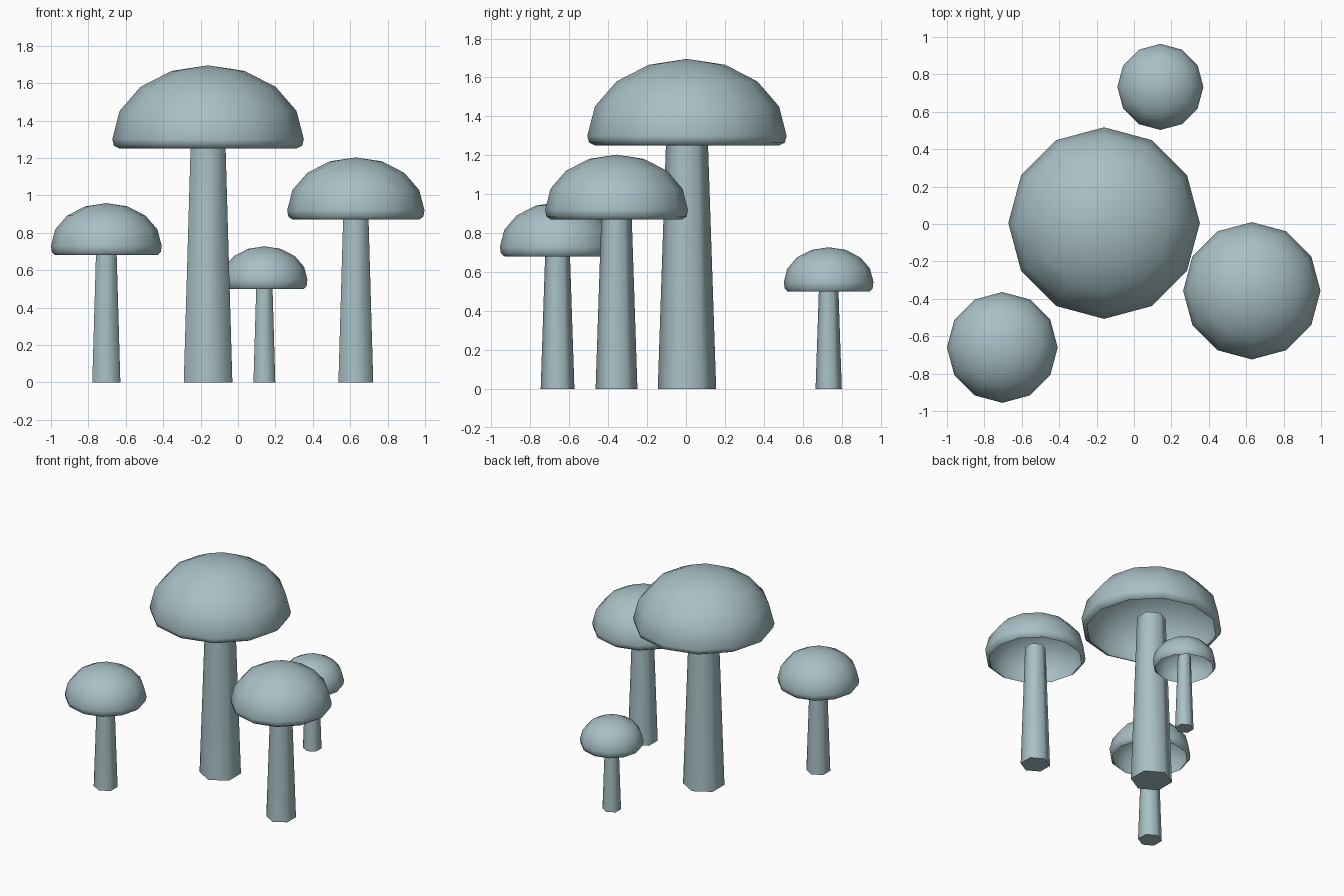
import bpy, bmesh, math

if "Cube" in bpy.data.objects:
    bpy.data.objects.remove(bpy.data.objects["Cube"])

mat = bpy.data.materials.new("pale_blue_grey")
mat.diffuse_color = (0.39, 0.53, 0.56, 1.0)
mat.use_nodes = True
mat.node_tree.nodes["Principled BSDF"].inputs["Base Color"].default_value = mat.diffuse_color


def lathe(name, profile, sides, x, y, start=0.0):
    """Revolve (radius, z) points around a vertical axis; radius 0 makes a pole."""
    bm = bmesh.new()
    rings = []
    for r, z in profile:
        if r == 0:
            rings.append([bm.verts.new((0, 0, z))] * sides)
        else:
            rings.append([bm.verts.new((r * math.cos(start + math.tau * i / sides),
                                        r * math.sin(start + math.tau * i / sides), z))
                          for i in range(sides)])
    for a, b in zip(rings, rings[1:]):
        for i in range(sides):
            j = (i + 1) % sides
            corners = list(dict.fromkeys([a[i], a[j], b[j], b[i]]))
            bm.faces.new(corners)
    bmesh.ops.recalc_face_normals(bm, faces=bm.faces)
    mesh = bpy.data.meshes.new(name)
    bm.to_mesh(mesh)
    bm.free()
    mesh.materials.append(mat)
    ob = bpy.data.objects.new(name, mesh)
    bpy.context.collection.objects.link(ob)
    ob.location = (x, y, 0)
    bpy.ops.object.select_all(action='DESELECT')
    ob.select_set(True)
    bpy.context.view_layer.objects.active = ob
    bpy.ops.object.shade_smooth_by_angle(angle=math.radians(65))
    return ob


def dome(r, z, steps=4):
    """Squashed quarter circle from the pole down to the widest ring."""
    pts = [(0, z + 0.772 * r)]
    for k in range(steps - 1, -1, -1):
        a = math.pi / 2 * k / steps
        pts.append((r * math.cos(a), z + 0.772 * r * math.sin(a)))
    return pts


def mushroom(label, x, y, r, z):
    # hollow cap: outer dome, tucked-in rim, thin inner wall
    rim = [(0.983 * r, z - 0.034), (0.92 * r, z - 0.05)]
    inner = dome(0.955 * r, z)[::-1]
    lathe(label + "_cap", dome(r, z) + rim + inner, 12, x, y)
    # tapered six-sided stem reaching into the cap
    base = 0.293 * r
    top = z + 0.05
    lathe(label + "_stem", [(0, 0), (base, 0), (0.7 * base, top), (0, top)],
          6, x, y, math.pi / 2)


# label, x, y, cap radius, height of widest cap ring
for spec in (("large_mushroom", -0.16, 0.005, 0.512, 1.30),
             ("medium_mushroom", 0.63, -0.357, 0.367, 0.92),
             ("small_mushroom", -0.704, -0.66, 0.296, 0.73),
             ("tiny_mushroom", 0.141, 0.733, 0.23, 0.55)):
    mushroom(*spec)
